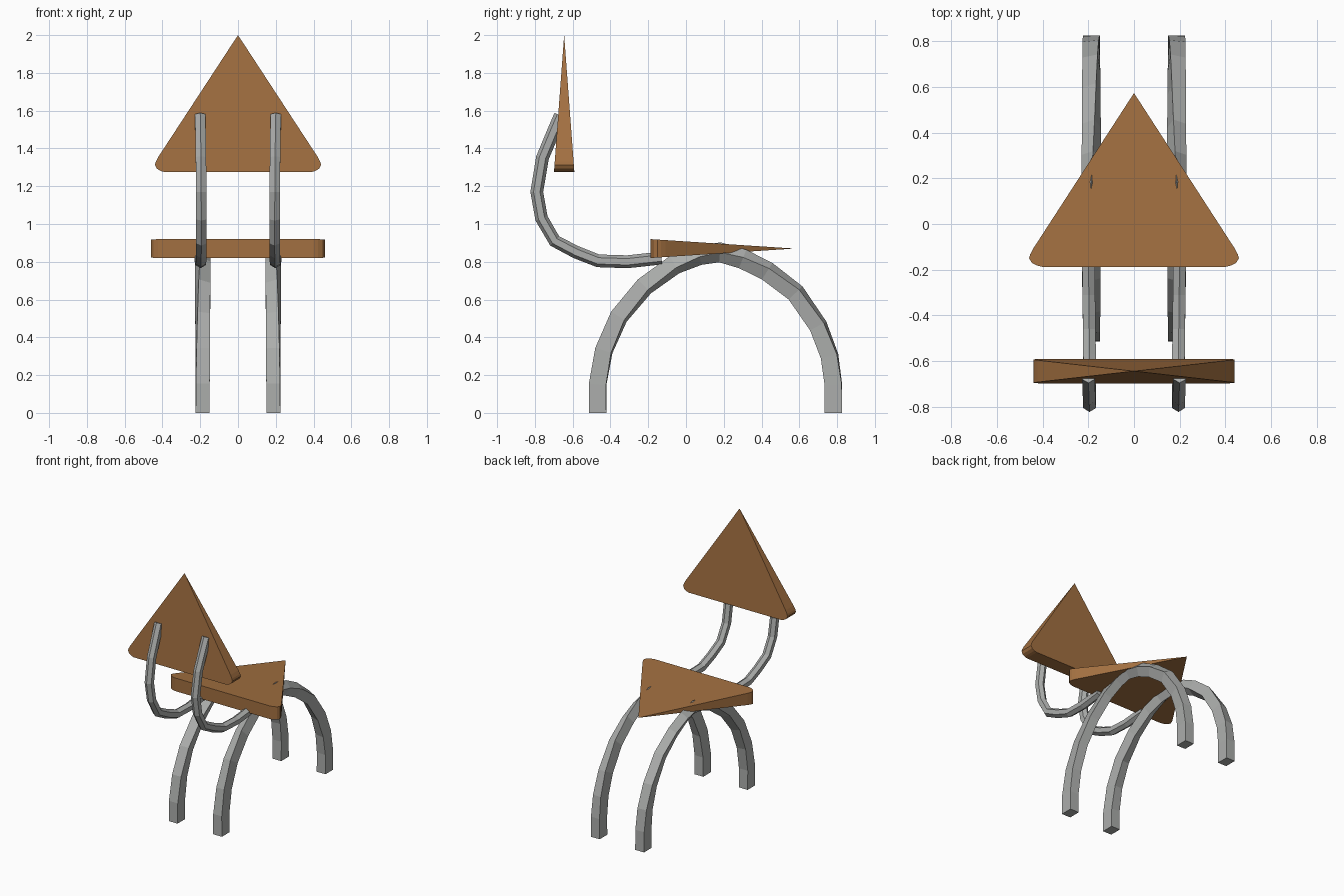
import bpy, bmesh, math
from mathutils import Vector

if "Cube" in bpy.data.objects:
    bpy.data.objects.remove(bpy.data.objects["Cube"])


def material(name, rgb):
    m = bpy.data.materials.new(name)
    m.diffuse_color = (*rgb, 1)
    m.use_nodes = True
    m.node_tree.nodes["Principled BSDF"].inputs["Base Color"].default_value = m.diffuse_color
    return m


WOOD = material("brown wood", (0.36, 0.16, 0.052))
METAL = material("grey metal", (0.41, 0.42, 0.41))


def finish(name, bm, mat):
    bmesh.ops.recalc_face_normals(bm, faces=bm.faces)
    me = bpy.data.meshes.new(name)
    bm.to_mesh(me)
    bm.free()
    me.materials.append(mat)
    ob = bpy.data.objects.new(name, me)
    bpy.context.collection.objects.link(ob)
    return ob


def sweep(name, path, section, side, mat):
    """Sweep section(t) -> [(x, normal)] along a path of (x, y, z) points."""
    bm = bmesh.new()
    pts = [Vector(p) for p in path]
    rings = []
    for i, p in enumerate(pts):
        d = pts[min(i + 1, len(pts) - 1)] - pts[max(i - 1, 0)]
        d.x = 0
        d.normalize()
        n = Vector((0, -d.z, d.y))
        rings.append([bm.verts.new((side * (p.x + a), p.y + n.y * b, max(0, p.z + n.z * b)))
                      for a, b in section(i / (len(pts) - 1))])
    for r, s in zip(rings, rings[1:]):
        for k in range(len(r)):
            j = (k + 1) % len(r)
            bm.faces.new((r[k], r[j], s[j], s[k]))
    bm.faces.new(rings[0])
    bm.faces.new(rings[-1])
    return finish(name, bm, mat)


def leg_section(t):
    # square bar that turns a quarter while passing over the top
    th = math.pi / 2 * t * t * (3 - 2 * t)
    k = (math.cos(th) + math.sin(th)) ** -0.6
    return [(0.037 * k * (a * math.cos(th) - b * math.sin(th)),
             0.046 * k * (a * math.sin(th) + b * math.cos(th)))
            for a, b in ((1, 1), (-1, 1), (-1, -1), (1, -1))]


def tube_section(t):
    return [(0.032 * math.cos(k * math.pi / 3 + math.pi / 6),
             0.034 * math.sin(k * math.pi / 3 + math.pi / 6)) for k in range(6)]


def wedge(name, half, corner, length, thick, place, mat):
    """Rounded triangle, thick at its base and thin at its tip."""
    # right-hand outline from base to flank, then mirrored
    right = [(half - corner, 0), (half - 0.6 * corner, 0.006), (half - 0.2 * corner, 0.018),
             (half, 0.038), (half - 0.005, 0.055), (half - 0.018, 0.08)]
    outline = right + [(-x, v) for x, v in reversed(right)]
    bm = bmesh.new()
    tip = bm.verts.new(place(0, length, 0))
    rows = []
    for s in (1, -1):
        rows.append([bm.verts.new(place(x, v, s * thick * (1 - v / length))) for x, v in outline])
        bm.faces.new([tip if i == len(right) else r for i, r in
                      enumerate(rows[-1][:len(right)] + [None] + rows[-1][len(right):])])
    a, b = rows
    n = len(a)
    for i in range(n):
        j = (i + 1) % n
        if i == len(right) - 1:
            bm.faces.new((a[i], tip, b[i]))
            bm.faces.new((a[j], tip, b[j]))
        else:
            bm.faces.new((a[i], a[j], b[j], b[i]))
    return finish(name, bm, mat)


# seat and backrest
wedge("seat", 0.46, 0.06, 0.762, 0.05, lambda x, v, t: (x, -0.188 + v, 0.87 + t), WOOD)
wedge("backrest", 0.44, 0.05, 0.725, 0.054, lambda x, v, t: (x, -0.645 + t, 1.275 + v), WOOD)

# arched legs and curved backrest supports
LEG = [(-.468, 0), (-.468, .15), (-.435, .33), (-.355, .51), (-.22, .67), (-.06, .785),
       (.07, .835), (.18, .85), (.3, .815), (.43, .75), (.58, .635), (.7, .46),
       (.76, .3), (.78, .15), (.78, 0)]
SUPPORT = [(-.13, .82), (-.31, .80), (-.465, .805), (-.58, .85), (-.695, .91), (-.765, 1.03),
           (-.79, 1.17), (-.76, 1.35), (-.71, 1.47), (-.665, 1.575)]
for side, label in ((1, "right"), (-1, "left")):
    sweep(label + "_leg_arch", [(0.187, y, z) for y, z in LEG], leg_section, side, METAL)
    sweep(label + "_back_support",
          [(0.2 - 0.006 * math.sin(math.pi * i / 9), y, z) for i, (y, z) in enumerate(SUPPORT)],
          tube_section, side, METAL)
